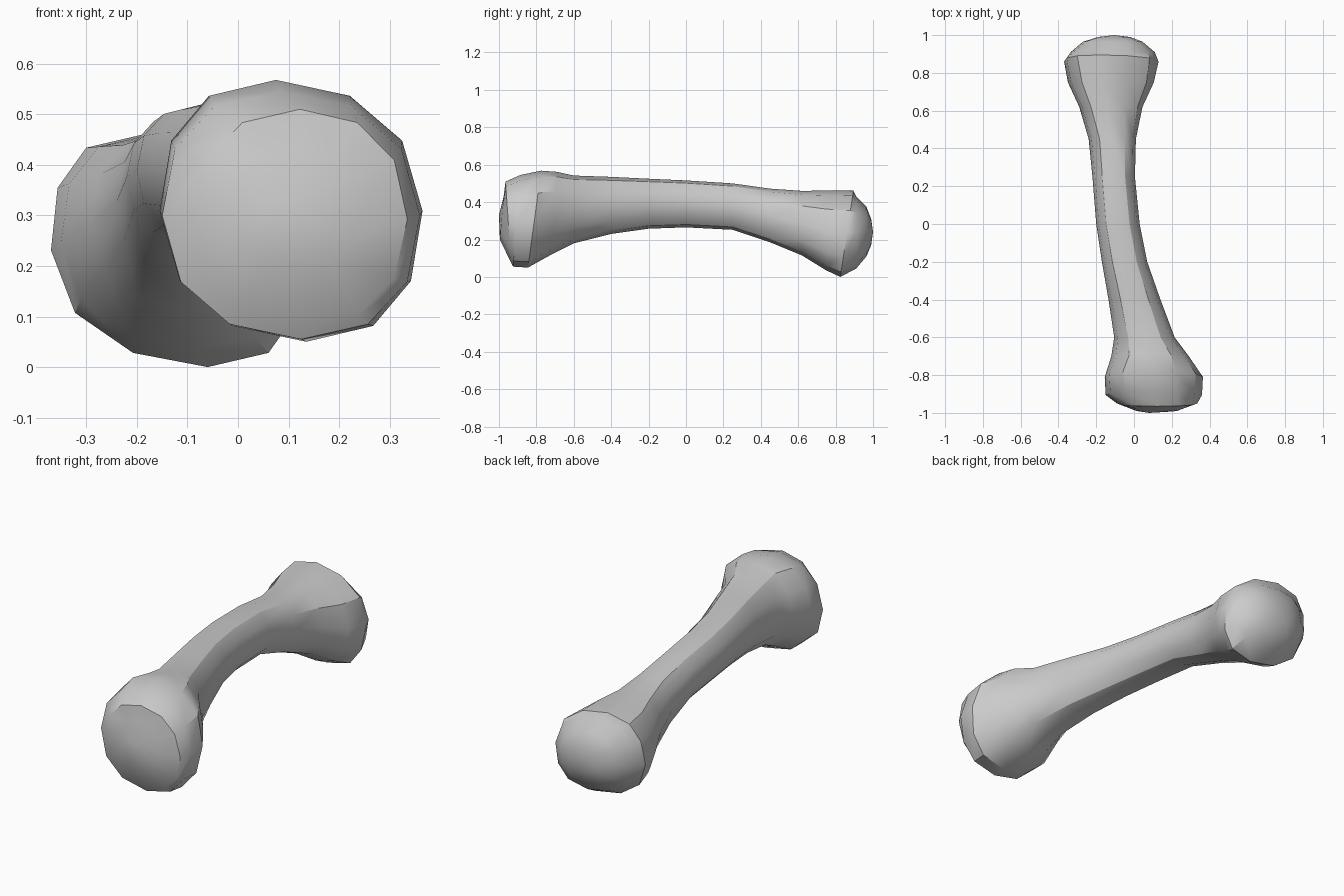
import bpy, bmesh, math

cube = bpy.data.objects.get("Cube")
if cube:
    bpy.data.objects.remove(cube, do_unlink=True)

# One plain material
grey = bpy.data.materials.new("bone grey")
grey.use_nodes = True
colour = (0.6, 0.6, 0.6, 1)
grey.diffuse_color = colour
grey.node_tree.nodes["Principled BSDF"].inputs["Base Color"].default_value = colour

SIDES = 12

# Cross-sections: y, left x, right x, bottom z, top z, lean of the ring, sideways skew
SECTIONS = [
    (-0.985, 0.00, 0.24, 0.20, 0.43, 0.01, 0.0),
    (-0.95, -0.09, 0.335, 0.075, 0.51, -0.015, 0.0),
    (-0.905, -0.15, 0.36, 0.055, 0.545, 0.02, -0.02),
    (-0.81, -0.155, 0.365, 0.05, 0.568, 0.035, -0.03),
    (-0.70, -0.12, 0.29, 0.125, 0.562, 0.01, 0.0),
    (-0.60, -0.105, 0.215, 0.18, 0.542, 0.0, 0.0),
    (-0.40, -0.135, 0.14, 0.23, 0.535, 0.0, 0.0),
    (-0.20, -0.17, 0.07, 0.258, 0.525, 0.0, 0.0),
    (0.0, -0.20, 0.03, 0.265, 0.516, 0.0, 0.0),
    (0.25, -0.22, 0.005, 0.252, 0.50, 0.0, 0.0),
    (0.45, -0.24, 0.01, 0.185, 0.472, 0.0, 0.0),
    (0.62, -0.29, 0.045, 0.115, 0.46, 0.0, -0.02),
    (0.75, -0.35, 0.105, 0.035, 0.462, 0.0, -0.04),
    (0.86, -0.37, 0.13, 0.0, 0.462, 0.035, -0.06),
    (0.91, -0.335, 0.11, 0.045, 0.43, 0.0, -0.04),
    (0.965, -0.27, 0.045, 0.11, 0.375, 0.0, -0.02),
    (0.99, -0.19, -0.02, 0.17, 0.31, 0.0, 0.0),
]


def ring(bm, y, x0, x1, z0, z1, lean, skew):
    """Rounded polygon with slightly squared flanks."""
    verts = []
    for i in range(SIDES):
        a = math.tau * i / SIDES
        c, s = (math.copysign(abs(f) ** 0.9, f) for f in (math.cos(a), math.sin(a)))
        x = (x0 + x1) / 2 + (x1 - x0) / 2 * c + skew * s * abs(s)
        z = (z0 + z1) / 2 + (z1 - z0) / 2 * s
        verts.append(bm.verts.new((x, y + lean * s, z)))
    return verts


# Bone: loft the sections and close both ends with shallow domes
bm = bmesh.new()
rings = [ring(bm, *section) for section in SECTIONS]
for a, b in zip(rings, rings[1:]):
    for i in range(SIDES):
        j = (i + 1) % SIDES
        bm.faces.new((a[i], a[j], b[j], b[i]))
for loop, tip in ((rings[0], (0.08, -1, 0.33)), (rings[-1], (-0.105, 1, 0.24))):
    point = bm.verts.new(tip)
    for i in range(SIDES):
        bm.faces.new((loop[i], loop[(i + 1) % SIDES], point))
bmesh.ops.recalc_face_normals(bm, faces=bm.faces)

mesh = bpy.data.meshes.new("bone")
bm.to_mesh(mesh)
bm.free()
mesh.materials.append(grey)
bone = bpy.data.objects.new("bone", mesh)
bpy.context.collection.objects.link(bone)

# Smooth shading with the crisp head edges kept
bpy.context.view_layer.objects.active = bone
bone.select_set(True)
bpy.ops.object.shade_smooth_by_angle(angle=math.radians(32))
